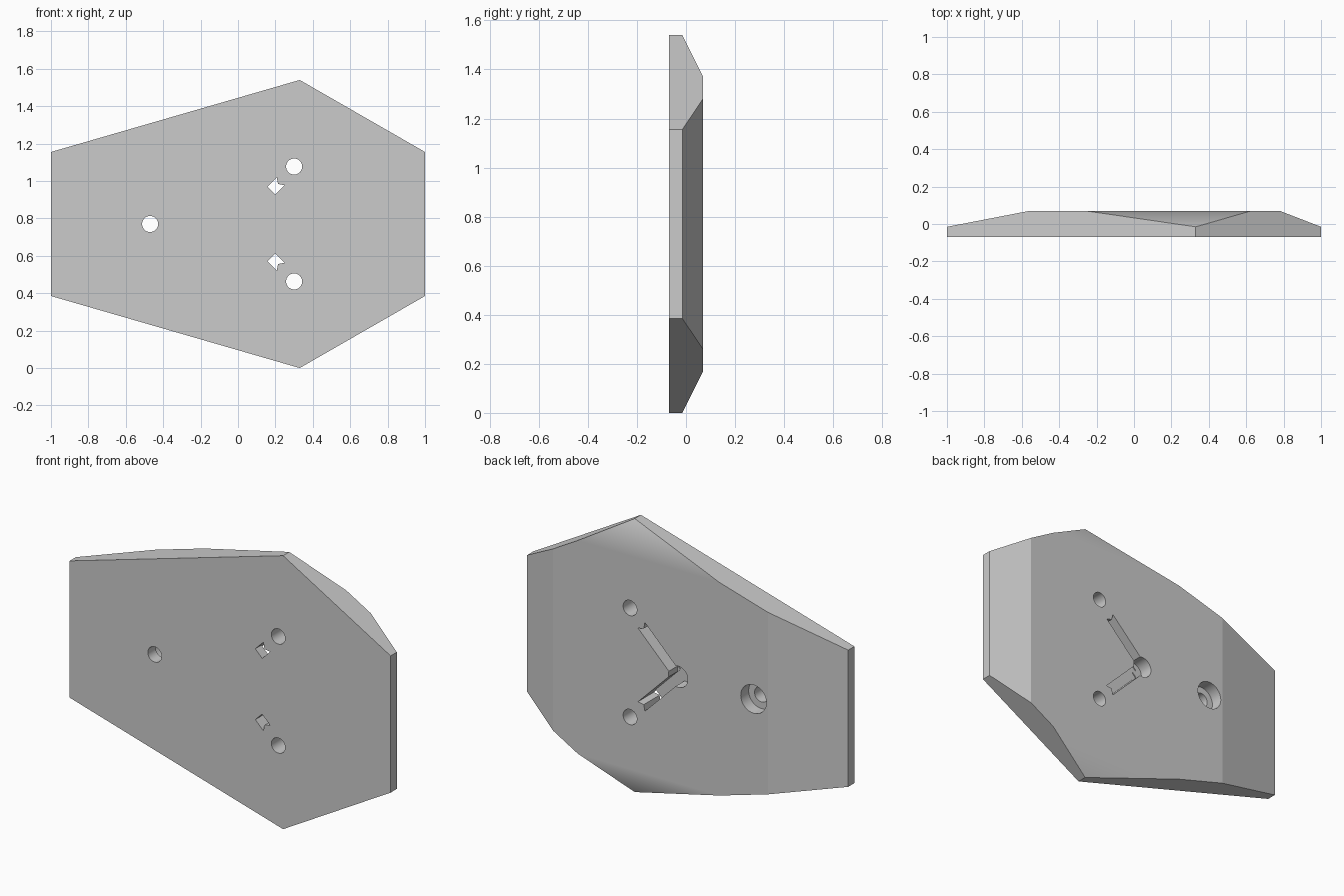
import bpy, bmesh
from math import cos, sin, tau, radians
from mathutils import Vector

cube = bpy.data.objects.get("Cube")
if cube:
    bpy.data.objects.remove(cube, do_unlink=True)

FRONT, RIM, BACK, MID = -0.07, -0.015, 0.07, 0.77

grey = bpy.data.materials.new("plain_grey")
grey.use_nodes = True
colour = (0.6, 0.6, 0.6, 1)
grey.diffuse_color = colour
grey.node_tree.nodes["Principled BSDF"].inputs["Base Color"].default_value = colour


def prism(name, outline, y0, y1, cuts=()):
    """Extrude an (x, z) outline from y0 to y1, then trim it with planes."""
    bm = bmesh.new()
    face = bm.faces.new([bm.verts.new((x, y0, z)) for x, z in outline])
    ext = bmesh.ops.extrude_face_region(bm, geom=[face])["geom"]
    bmesh.ops.translate(bm, vec=(0, y1 - y0, 0),
                        verts=[v for v in ext if isinstance(v, bmesh.types.BMVert)])
    for point, normal in cuts:
        res = bmesh.ops.bisect_plane(bm, geom=bm.verts[:] + bm.edges[:] + bm.faces[:],
                                     dist=1e-5, plane_co=point, plane_no=normal,
                                     clear_outer=True)
        rim = [e for e in res["geom_cut"] if isinstance(e, bmesh.types.BMEdge)]
        bmesh.ops.holes_fill(bm, edges=rim)
    bmesh.ops.recalc_face_normals(bm, faces=bm.faces)
    mesh = bpy.data.meshes.new(name)
    bm.to_mesh(mesh)
    bm.free()
    mesh.materials.append(grey)
    obj = bpy.data.objects.new(name, mesh)
    bpy.context.collection.objects.link(obj)
    return obj


def circle(x, z, r, n=32):
    return [(x + r * cos(tau * i / n), z + r * sin(tau * i / n)) for i in range(n)]


def slot(start, side):
    """Diagonal slot outline with a notched far end."""
    uv = [(start, -0.03), (0.323, -0.03), (0.303, 0), (0.323, 0.03), (start, 0.03)]
    k = 0.5 ** 0.5
    return [((u - v) * k, MID + side * (u + v) * k) for u, v in uv]


# Hexagonal plate, sloped down to a thin rim on the back
rise = BACK - RIM
outline = [(-1, 0.385), (0.33, 0), (1, 0.385), (1, 1.155), (0.33, 1.54), (-1, 1.155)]
slopes = [
    (Vector((-1, RIM, MID)), Vector((-rise, 0.44, 0))),
    (Vector((1, RIM, MID)), Vector((rise, 0.22, 0))),
    (Vector((0.33, RIM, 1.54)), Vector((0, 0.17, rise))),
    (Vector((0.33, RIM, 0)), Vector((0, 0.17, -rise))),
]
plate = prism("mounting_plate", outline, FRONT, BACK, slopes)

# Screw holes, counterbore, centre recess and cable slots
cutters = [
    prism("left_hole", circle(-0.47, MID, 0.043), -0.2, 0.2),
    prism("counterbore", circle(-0.47, MID, 0.08), 0.0, 0.2),
    prism("centre_recess", circle(0, MID, 0.06), -0.01, 0.2),
]
for side in (1, -1):
    cutters += [
        prism("screw_hole", circle(0.30, MID + side * 0.307, 0.043), -0.2, 0.2),
        prism("cable_groove", slot(0, side), -0.015, 0.2),
        prism("cable_exit", slot(0.252, side), -0.2, 0.2),
    ]

bpy.ops.object.select_all(action="DESELECT")
bpy.context.view_layer.objects.active = plate
plate.select_set(True)
for cutter in cutters:
    mod = plate.modifiers.new("cut", "BOOLEAN")
    mod.operation, mod.solver, mod.object = "DIFFERENCE", "EXACT", cutter
    bpy.ops.object.modifier_apply(modifier=mod.name)
    bpy.data.objects.remove(cutter, do_unlink=True)

# Blend the top and bottom corners into the back, keep the end slopes crisp
bpy.ops.object.shade_smooth_by_angle(angle=radians(30))
for p in plate.data.polygons:
    if p.normal.y > 0.5 and abs(p.normal.x) > 0.1:
        p.use_smooth = False
weighted = plate.modifiers.new("weighted_normals", "WEIGHTED_NORMAL")
weighted.weight = 100
weighted.keep_sharp = True
bpy.ops.object.modifier_apply(modifier=weighted.name)
